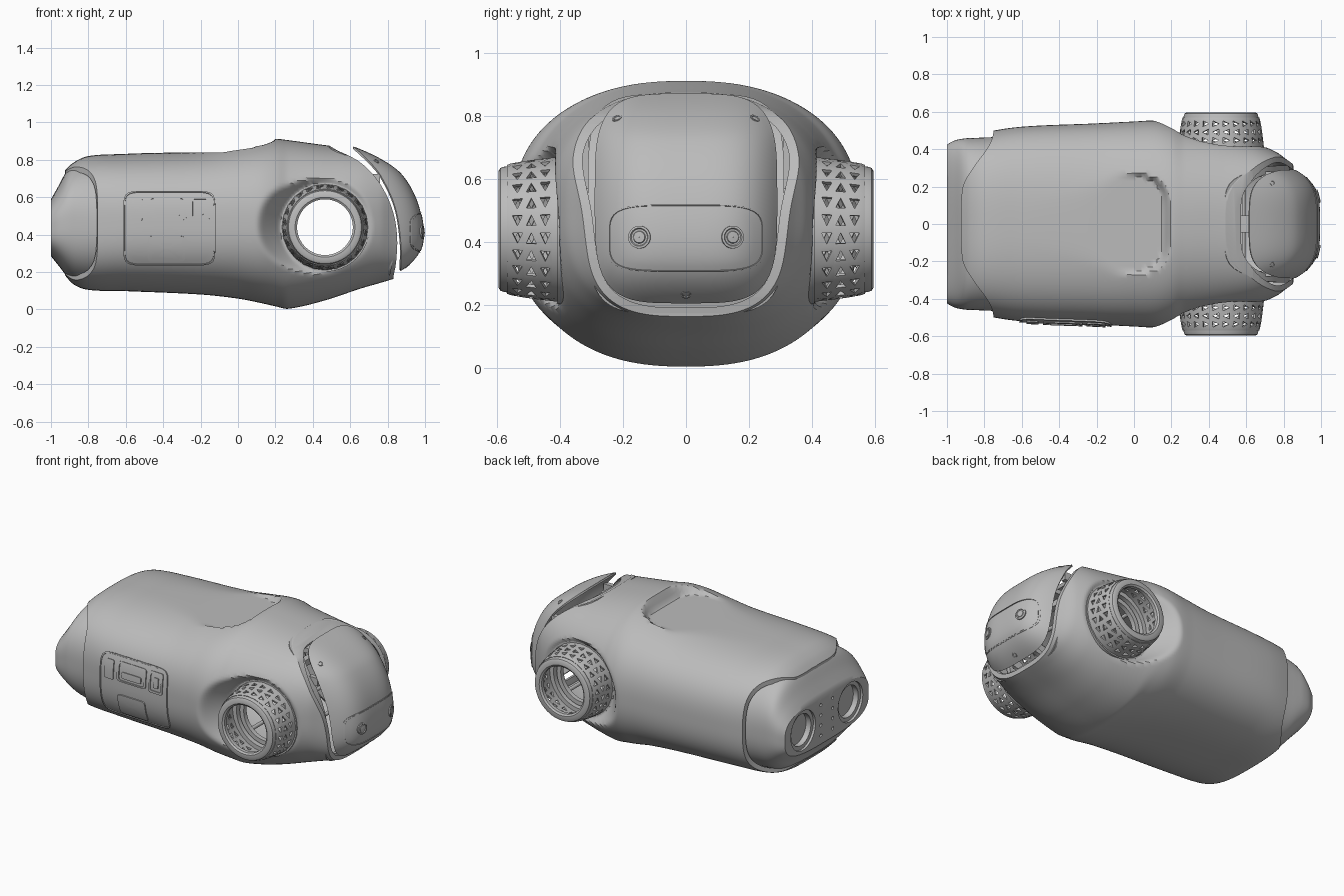
import bpy, bmesh, math
from mathutils import Vector

if "Cube" in bpy.data.objects:
    bpy.data.objects.remove(bpy.data.objects["Cube"])
GREY = (0.5, 0.5, 0.5, 1)
mat = bpy.data.materials.new("shell_grey")
mat.use_nodes = True
mat.diffuse_color = GREY
mat.node_tree.nodes["Principled BSDF"].inputs["Base Color"].default_value = GREY
WX, WZ, TAU = 0.465, 0.44, 2 * math.pi    # side hub axis
SIDES = ((1, "left"), (-1, "right"))

def make(name, verts, faces, thick=0, offset=0):
    me = bpy.data.meshes.new(name)
    bm = bmesh.new()
    vs = [bm.verts.new(v) for v in verts]
    for f in faces:
        bm.faces.new([vs[i] for i in f])
    bmesh.ops.remove_doubles(bm, verts=bm.verts, dist=1e-5)
    bmesh.ops.recalc_face_normals(bm, faces=bm.faces)
    bm.to_mesh(me)
    bm.free()
    ob = bpy.data.objects.new(name, me)
    bpy.context.collection.objects.link(ob)
    me.materials.append(mat)
    if thick:
        m = ob.modifiers.new("thickness", "SOLIDIFY")
        m.thickness, m.offset = thick, offset
    return ob

def finish(ob, cutters=()):
    for c in cutters:
        m = ob.modifiers.new("cut", "BOOLEAN")
        m.operation, m.object, m.solver = "DIFFERENCE", c, "EXACT"
    bpy.ops.object.select_all(action="DESELECT")
    bpy.context.view_layer.objects.active = ob
    ob.select_set(True)
    for m in list(ob.modifiers):
        bpy.ops.object.modifier_apply(modifier=m.name)
    bpy.ops.object.shade_smooth_by_angle(angle=math.radians(32))
    for c in cutters:
        bpy.data.objects.remove(c)

def curve(pts, t):
    """Smooth interpolation through rows of (t, a, b, ...)."""
    t = min(max(t, pts[0][0]), pts[-1][0])
    i = next(k for k in range(len(pts) - 1) if t <= pts[k + 1][0])
    p, q, o, r = pts[i], pts[i + 1], pts[max(i - 1, 0)], pts[min(i + 2, len(pts) - 1)]
    h = q[0] - p[0]
    s = (t - p[0]) / h
    return [(1 + 2 * s) * (1 - s) ** 2 * p[k] + s * s * (3 - 2 * s) * q[k]
            + s * (1 - s) ** 2 * h * (q[k] - o[k]) / (q[0] - o[0])
            + s * s * (s - 1) * h * (r[k] - p[k]) / (r[0] - p[0]) for k in range(1, len(p))]

def sup(a, n):
    c, s = math.cos(a), math.sin(a)
    r = (abs(c) ** n + abs(s) ** n) ** (1 / n)
    return c / r, s / r

def soft_min(a, b, k):
    return min(a, b) - max(k - abs(a - b), 0) ** 2 / (4 * k)

def grid_faces(rows, cols):
    return [(i * cols + j, i * cols + (j + 1) % cols, (i + 1) * cols + (j + 1) % cols, (i + 1) * cols + j)
            for i in range(rows - 1) for j in range(cols)]

def loft(name, secs, steps, cols, shape=lambda p: p, capped=False, thick=0):
    verts = []
    for i in range(steps):
        x = secs[0][0] + (secs[-1][0] - secs[0][0]) * i / (steps - 1)
        hw, zb, zt, n = curve(secs, x)
        for j in range(cols):
            u, v = sup(TAU * (j + 0.5) / cols, n)
            verts.append(shape(Vector((x, hw * u, (zb + zt) / 2 + v * (zt - zb) / 2))))
    ends = [list(range(cols)), list(range((steps - 1) * cols, steps * cols))] if capped else []
    return make(name, verts, grid_faces(steps, cols) + ends, thick, -1)

def prism(pts, put, lo, hi, name="cutter"):
    n = len(pts)
    return make(name, [put(a, b, h) for h in (lo, hi) for a, b in pts],
                grid_faces(2, n) + [list(range(n)), list(range(n, 2 * n))])

def lathe(name, prof, put, cols=48):
    verts = [put(r * math.cos(TAU * j / cols), r * math.sin(TAU * j / cols), h)
             for r, h in prof for j in range(cols)]
    finish(make(name, verts, grid_faces(len(prof), cols)))

def circle(r, cu, cv, cols=40):
    return [(cu + r * math.cos(TAU * j / cols), cv + r * math.sin(TAU * j / cols)) for j in range(cols)]

def patch(name, surf, c, h, n=5, thick=0.008, inner=0.0, rows=5, cols=72):
    """Rounded plate or frame lying on a surface surf(u, v)."""
    verts, lo = [], inner or 0.02
    for i in range(rows):
        k = lo + (1 - lo) * i / (rows - 1)
        for j in range(cols):
            u, v = sup(TAU * (j + 0.5) / cols, n)
            verts.append(surf(c[0] + k * h[0] * u, c[1] + k * h[1] * v))
    finish(make(name, verts, grid_faces(rows, cols) + ([] if inner else [list(range(cols))]), thick))

# Main shell: x, half width, bottom, top, squareness
BODY = [(-0.94, 0.44, 0.2, 0.73, 2.9), (-0.88, 0.465, 0.135, 0.785, 2.9), (-0.8, 0.49, 0.105, 0.82, 2.8),
        (-0.6, 0.52, 0.098, 0.832, 2.7), (-0.2, 0.538, 0.08, 0.851, 2.6), (0, 0.548, 0.058, 0.883, 2.5),
        (0.12, 0.553, 0.035, 0.903, 2.45), (0.2, 0.54, 0.017, 0.912, 2.4), (0.27, 0.515, 0.004, 0.905, 2.4),
        (0.47, 0.475, 0.05, 0.878, 2.5), (0.65, 0.43, 0.11, 0.858, 2.6), (0.76, 0.385, 0.142, 0.845, 2.6),
        (0.82, 0.342, 0.16, 0.83, 2.9), (0.88, 0.3, 0.18, 0.815, 3.3)]
FRONT = [(-0.1, 0.82), (0.165, 0.83), (0.25, 0.845), (0.4, 0.85), (0.55, 0.82), (0.7, 0.74),
         (0.8, 0.635), (0.875, 0.49), (1, 0.42)]
REAR = [(0, -0.925), (0.2, -0.915), (0.3, -0.86), (0.42, -0.775), (0.5, -0.75), (0.7, -0.75)]

def dish(p):
    # wheel wells on both sides, saddle hollow on top
    lim = 0.405 + max(0, math.hypot(p.x - WX, p.z - WZ) - 0.24) * 1.3
    p.y = math.copysign(soft_min(abs(p.y), lim, 0.025), p.y)
    if p.z > 0.6:
        e = (abs((p.x + 0.35) / 0.52) ** 5 + abs(p.y / 0.28) ** 5) ** 0.2
        p.z = soft_min(p.z, 0.84 + max(0, e - 0.97) * 0.9, 0.008)
    return p

body = loft("main_shell", BODY, 150, 160, dish, thick=0.025)
zs = [-0.1 + 1.1 * i / 44 for i in range(45)]
ys = [-0.7 + 1.4 * i / 56 for i in range(57)]
across = lambda a, b, h: (a, h, b)
finish(body, [
    prism([(curve(FRONT, z)[0], z) for z in zs] + [(1.3, 1), (1.3, -0.1)], across, -0.8, 0.8),
    prism([(curve(REAR, abs(y))[0], y) for y in ys] + [(-1.3, 0.7), (-1.3, -0.7)],
          lambda a, b, h: (a, b, h), -0.5, 1.5),
    prism(circle(0.2, WX, WZ, 64), across, -0.9, 0.9)])

# Rear cap with two round ports and vent holes
CAP = [(-1, 0.425, 0.285, 0.59, 3.2), (-0.96, 0.446, 0.235, 0.66, 2.9), (-0.91, 0.457, 0.172, 0.75, 2.7),
       (-0.86, 0.46, 0.135, 0.785, 2.6), (-0.78, 0.463, 0.118, 0.8, 2.5), (-0.68, 0.47, 0.118, 0.8, 2.5)]
end = lambda a, b, h: (h, a, b)
cuts = [prism(circle(0.125, s * 0.24, WZ), end, -1.1, -0.95) for s, _ in SIDES]
cuts += [prism(circle(0.01, s * 0.06, 0.34 + 0.065 * k, 12), end, -1.1, -0.98) for s, _ in SIDES for k in range(4)]
finish(loft("rear_cap", CAP, 30, 96, capped=True), cuts)
for s, side in SIDES:
    lathe(side + "_port_ring", [(0.1, -0.94), (0.1, -0.985), (0.125, -0.985), (0.125, -0.94)],
          lambda a, b, h: (h, s * 0.24 + a, WZ + b))

# Side hubs: pierced drum, rim, collar and struts
LATTICE = [(0.39, 0.226), (0.425, 0.222), (0.469, 0.217), (0.513, 0.211), (0.557, 0.203), (0.567, 0.199)]
COUNT = 24
for s, side in ((1, "back"), (-1, "front")):
    put = lambda a, b, h: (WX + a, s * h, WZ + b)

    def drum(y, t):
        r, a = curve(LATTICE, y)[0], TAU * t / COUNT
        return put(r * math.cos(a), r * math.sin(a), y)

    verts, faces = [], []
    for row in range(5):
        ya, yb = LATTICE[row][0], LATTICE[row + 1][0]
        for k in range(COUNT):
            A, B, C, D, P, Q, R = range(len(verts), len(verts) + 7)
            verts += [drum(ya, k), drum(yb, k), drum(yb, k + 1), drum(ya, k + 1)]
            if row in (0, 4):
                faces.append((A, B, C, D))
                continue
            lo, hi = (0.2, 0.8) if row == 2 else (0.8, 0.2)
            verts += [drum(ya + (yb - ya) * w, k + t) for w, t in ((0.14, lo), (0.86, lo), (0.5, hi))]
            if row == 2:
                faces += [(A, B, Q, P), (B, C, R, Q), (C, D, R), (D, A, P, R)]
            else:
                faces += [(D, C, Q, P), (C, B, R, Q), (B, A, R), (A, D, P, R)]
    finish(make(side + "_hub_drum", verts, faces, 0.012))
    lathe(side + "_hub_rim", [(0.202, 0.558), (0.199, 0.578), (0.195, 0.59), (0.185, 0.596), (0.16, 0.596),
                              (0.149, 0.588), (0.149, 0.565), (0.185, 0.555), (0.202, 0.558)], put, 64)
    lathe(side + "_hub_collar", [(0.19, 0.375), (0.238, 0.375), (0.238, 0.408), (0.19, 0.408), (0.19, 0.375)], put, 64)
    lathe(side + "_hub_inner_ring", [(0.18, 0.36), (0.18, 0.39), (0.152, 0.39), (0.152, 0.36), (0.18, 0.36)], put)
for k in range(4):
    a = TAU * (k + 0.5) / 4
    finish(prism(circle(0.012, WX + 0.168 * math.cos(a), WZ + 0.168 * math.sin(a), 12), across,
                 -0.37, 0.37, "hub_strut_%d" % k))

# Face shell: domed rounded square following a swept edge
EDGE = [(0.2, 0.87), (0.35, 0.872), (0.55, 0.84), (0.72, 0.76), (0.8, 0.69), (0.87, 0.615)]
MID, HY, HZ = 0.538, 0.285, 0.328

def dome(y, z, off=0):
    r = (abs(y / HY) ** 4 + abs((z - MID) / HZ) ** 4) ** 0.25
    return Vector((curve(EDGE, z)[0] + 0.126 * max(0, 1 - r ** 4) + off, y, z))

patch("face_shell", lambda y, z: dome(y, z, -0.004), (0, MID), (HY, HZ), 4, 0.012, rows=24, cols=96)
patch("face_panel", lambda y, z: dome(y, z, 0.002), (0, 0.412), (0.24, 0.099), 4.5, 0.006, rows=10)
patch("face_panel_trim", lambda y, z: dome(y, z, 0.003), (0, 0.412), (0.248, 0.106), 4.5, 0.008, 0.97)

def stud(name, y, z, prof):
    p = dome(y, z)
    turn = (dome(y + 0.01, z) - p).cross(dome(y, z + 0.01) - p).to_track_quat("Z", "Y")
    lathe(name, prof, lambda a, b, h: p + turn @ Vector((a, b, h)), 32)

EYE = [(0.036, -0.015), (0.036, 0.009), (0.029, 0.01), (0.026, 0.006), (0.02, 0.006), (0.018, 0.009), (0.001, 0.01)]
SCREW = [(0.016, -0.015), (0.016, 0.006), (0.011, 0.006), (0.009, 0.003), (0.001, 0.003)]
for s, side in SIDES:
    stud(side + "_eye", s * 0.147, 0.415, EYE)
    stud(side + "_face_screw", s * 0.218, 0.79, SCREW)
stud("lower_face_screw", 0, 0.235, SCREW)

# Frame lining the front opening, and the face mounts
patch("neck_frame", lambda y, z: Vector((curve(FRONT, z)[0] - 0.03, y, z)), (0, 0.517), (0.312, 0.345), 4.5,
      0.02, 0.88, cols=96)

def box(name, c, h):
    finish(prism([(c[0] + i * h[0], c[1] + j * h[1]) for i, j in ((-1, -1), (1, -1), (1, 1), (-1, 1))],
                 lambda a, b, z: (a, b, z), c[2] - h[2], c[2] + h[2], name))

box("neck_crossbar", (0.56, 0, 0.72), (0.02, 0.31, 0.02))
box("neck_stem", (0.56, 0, 0.75), (0.07, 0.045, 0.015))
for s, side in SIDES:
    box(side + "_face_mount", (0.71, s * 0.265, 0.7), (0.05, 0.015, 0.025))

# Control panel on the front flank
def flank(off):
    def at(x, z):
        hw, zb, zt, n = curve(BODY, x)
        v = abs((2 * z - zb - zt) / (zt - zb))
        return Vector((x, -hw * (1 - v ** n) ** (1 / n) - off, z))
    return at

patch("side_panel", flank(0.002), (-0.367, 0.435), (0.238, 0.19), 9, 0.008, rows=10, cols=96)
patch("side_panel_trim", flank(0.005), (-0.367, 0.435), (0.246, 0.198), 9, 0.009, 0.97, cols=96)
for name, u, v, hu, hv, inner in (
        ("label", -0.543, 0.535, 0.032, 0.06, 0), ("slot_frame", -0.38, 0.54, 0.105, 0.062, 0.86),
        ("slot_bar", -0.38, 0.522, 0.07, 0.02, 0), ("switch_frame", -0.203, 0.538, 0.05, 0.066, 0.78),
        ("switch", -0.203, 0.538, 0.018, 0.032, 0), ("cover", -0.383, 0.325, 0.1, 0.068, 0)):
    patch("panel_" + name, flank(0.008), (u, v), (hu, hv), 10, 0.009, inner)
